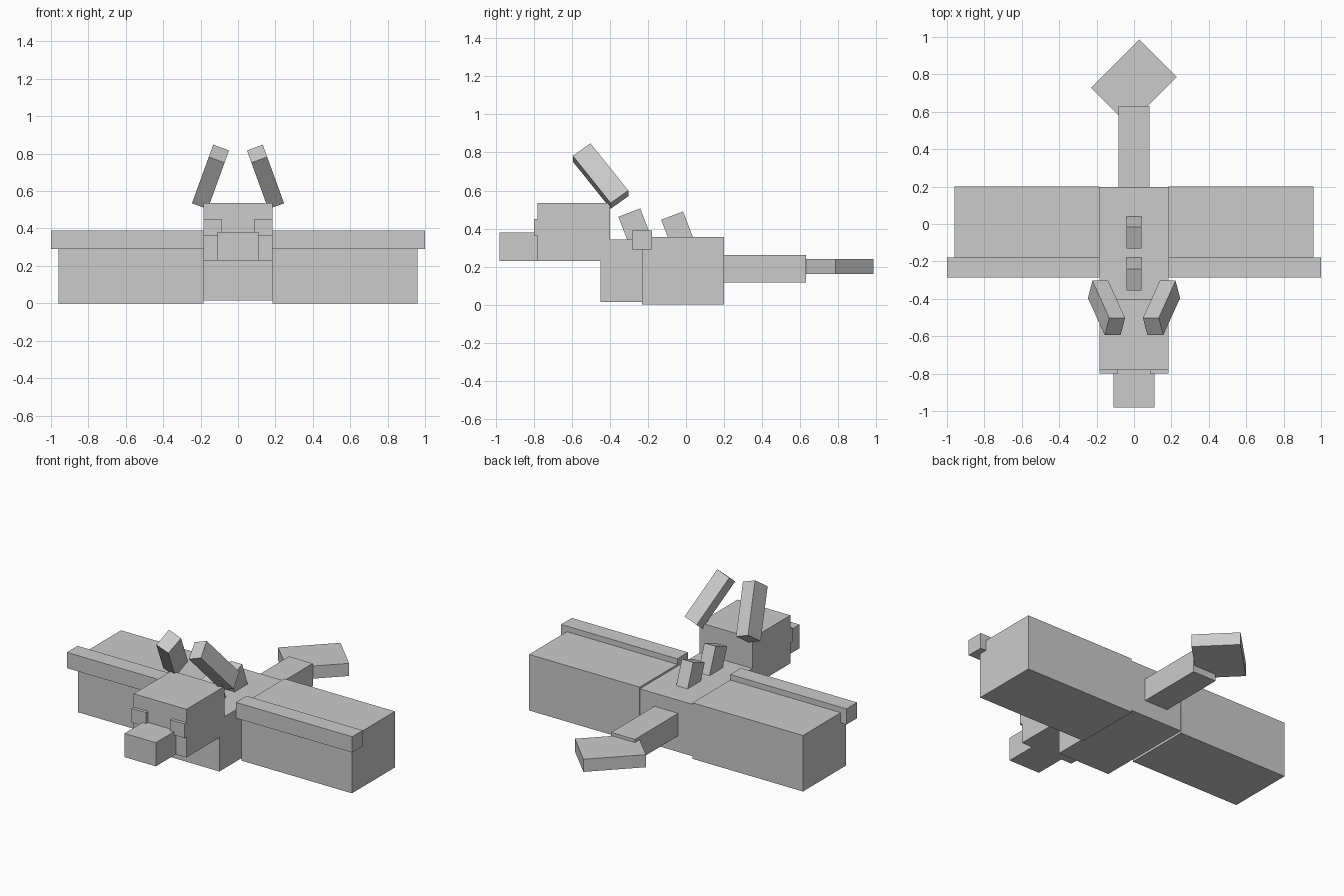
import bpy
from math import radians
from mathutils import Euler, Matrix, Vector
import bmesh

cube = bpy.data.objects.get("Cube")
if cube:
    bpy.data.objects.remove(cube, do_unlink=True)

# Single flat colour
grey = bpy.data.materials.new("light_grey")
grey.use_nodes = True
colour = (0.6, 0.6, 0.6, 1)
grey.diffuse_color = colour
grey.node_tree.nodes["Principled BSDF"].inputs["Base Color"].default_value = colour


def block(name, centre, size, tilt=(0, 0, 0)):
    """Box of a given size, tilted about its centre (degrees)."""
    bm = bmesh.new()
    bmesh.ops.create_cube(bm, size=1, matrix=Matrix.Diagonal((*size, 1)))
    mesh = bpy.data.meshes.new(name)
    bm.to_mesh(mesh)
    bm.free()
    mesh.materials.append(grey)
    obj = bpy.data.objects.new(name, mesh)
    obj.location = centre
    obj.rotation_euler = Euler([radians(a) for a in tilt])
    bpy.context.scene.collection.objects.link(obj)
    return obj


def span(name, x, y, z):
    """Upright box between the limits on each axis."""
    lims = (x, y, z)
    return block(name, Vector([(a + b) / 2 for a, b in lims]),
                 [abs(b - a) for a, b in lims])


# Body, head and snout
W = 0.185
span("body", (-W, W), (-0.45, 0.197), (0.015, 0.343))
span("head", (-W, W), (-0.78, -0.40), (0.23, 0.535))
span("snout", (-0.11, 0.11), (-0.98, -0.77), (0.23, 0.38))

# Tail with a flat diamond tip
span("tail", (-0.083, 0.083), (0.19, 0.63), (0.117, 0.26))
block("tail_tip", (0, 0.757, 0.2), (0.283, 0.364, 0.08), (0, 0, -45))

# Back spines leaning forward
for name, y in (("front_spine", -0.256), ("rear_spine", -0.031)):
    top = 0.484 if name == "front_spine" else 0.468
    lean = Euler((radians(21), 0, 0)).to_matrix()
    centre = Vector((0, y - 0.042, top)) - lean @ Vector((0, 0, 0.1))
    block(name, centre, (0.08, 0.123, 0.2), (21, 0, 0))

# Mirrored parts
for side, s in (("left", 1), ("right", -1)):
    span(side + "_wing", (s * W, s * 0.96), (-0.23, 0.2), (0, 0.355))
    span(side + "_wing_bar", (s * W, s), (-0.285, -0.178), (0.29, 0.39))
    span(side + "_eye", (s * 0.085, s * W), (-0.80, -0.775), (0.36, 0.45))
    block(side + "_horn", (s * 0.147, -0.449, 0.676),
          (0.09, 0.116, 0.33), (37, -20 * s, 0))
